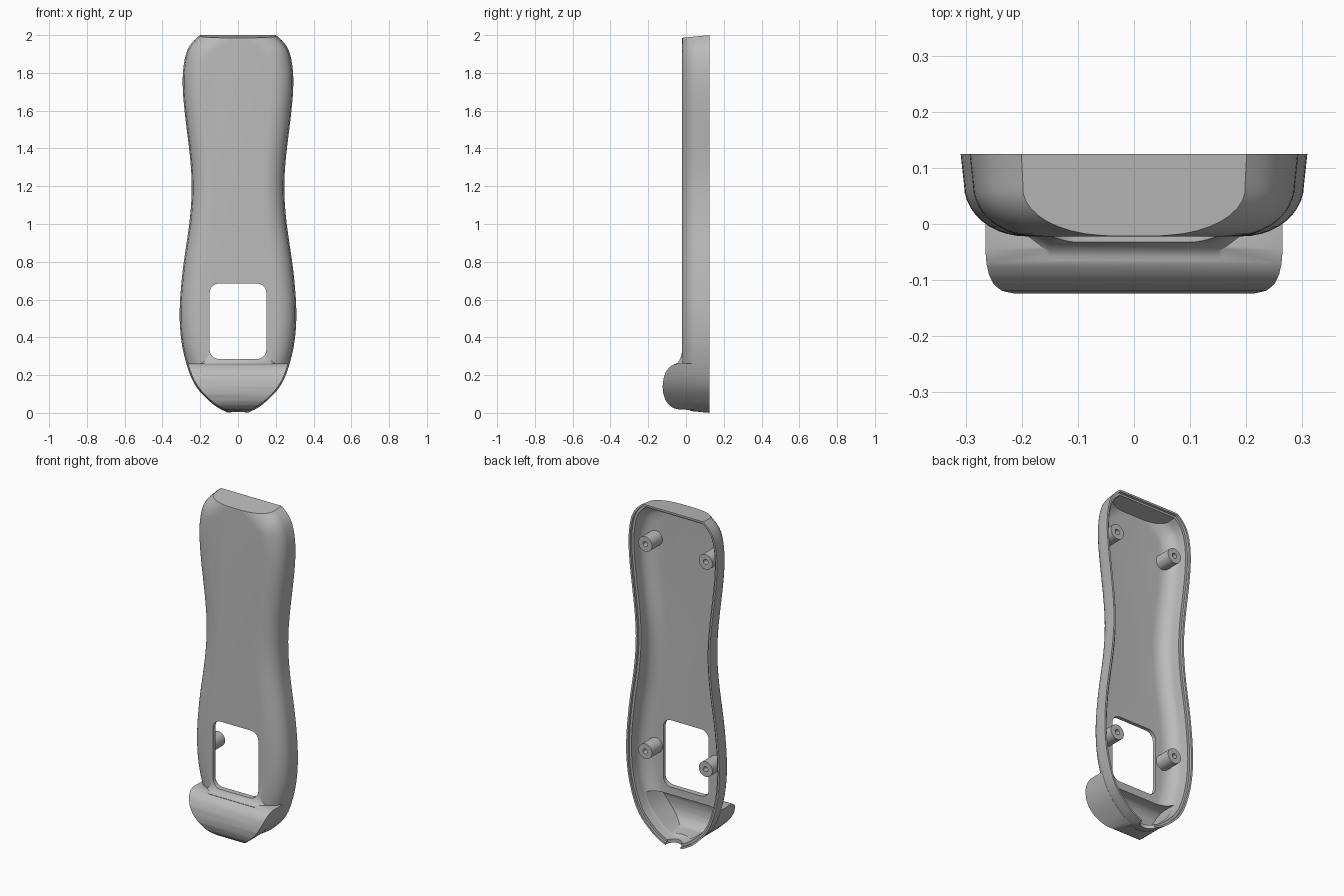
import bpy, bmesh, math
from mathutils import Vector

if "Cube" in bpy.data.objects:
    bpy.data.objects.remove(bpy.data.objects["Cube"])

grey = bpy.data.materials.new("grey_plastic")
grey.use_nodes = True
grey.diffuse_color = (0.5, 0.5, 0.5, 1)
grey.node_tree.nodes["Principled BSDF"].inputs["Base Color"].default_value = (0.5, 0.5, 0.5, 1)

FRONT, BACK, WALL, SLOPE = -0.022, 0.125, 0.022, 0.1

# Half outline as (half width, height), from bottom to top
HALF = [(0, -0.01), (0.085, 0.016), (0.137, 0.05), (0.19, 0.1), (0.222, 0.14),
        (0.253, 0.2), (0.284, 0.3), (0.302, 0.4), (0.309, 0.52), (0.302, 0.66),
        (0.284, 0.82), (0.258, 1.0), (0.245, 1.2), (0.259, 1.4), (0.283, 1.6),
        (0.293, 1.75), (0.286, 1.85), (0.268, 1.92), (0.24, 1.964), (0.202, 1.999),
        (0.14, 2.048), (0.08, 2.08), (0, 2.095)]


def outline_points(steps=4):
    """Smooth closed spline through the mirrored outline."""
    pts = [Vector(p) for p in HALF] + [Vector((-w, z)) for w, z in HALF[-2:0:-1]]
    n, ctrl, out = len(pts), list(pts), []
    for _ in range(20):
        ctrl = [c + p - (ctrl[i - 1] + 4 * c + ctrl[(i + 1) % n]) / 6
                for i, (c, p) in enumerate(zip(ctrl, pts))]
    for i in range(n):
        a, b, c, d = (ctrl[(i + k) % n] for k in (-1, 0, 1, 2))
        for s in range(steps):
            t = s / steps
            out.append((a * (1 - t) ** 3 + b * (3 * t ** 3 - 6 * t * t + 4)
                        + c * (-3 * t ** 3 + 3 * t * t + 3 * t + 1) + d * t ** 3) / 6)
    return out


OUTLINE = outline_points()


def ring(inset, y):
    """Outline moved inwards by inset, placed at depth y."""
    n, out = len(OUTLINE), []
    for i, p in enumerate(OUTLINE):
        t = (OUTLINE[(i + 1) % n] - OUTLINE[i - 1]).normalized()
        q = p + Vector((-t.y, t.x)) * inset
        out.append((q.x, y, q.y))
    return out


def loft(name, rings):
    """Closed solid through equal rings."""
    bm = bmesh.new()
    rows = [[bm.verts.new(p) for p in r] for r in rings]
    n = len(rows[0])
    for a, b in zip(rows, rows[1:]):
        for i in range(n):
            j = (i + 1) % n
            bm.faces.new((a[i], a[j], b[j], b[i]))
    bm.faces.new(rows[0])
    bm.faces.new(rows[-1])
    bmesh.ops.recalc_face_normals(bm, faces=bm.faces[:])
    mesh = bpy.data.meshes.new(name)
    bm.to_mesh(mesh)
    bm.free()
    ob = bpy.data.objects.new(name, mesh)
    bpy.context.collection.objects.link(ob)
    mesh.materials.append(grey)
    return ob


def boolean(ob, tool, operation):
    mod = ob.modifiers.new("cut", "BOOLEAN")
    mod.operation, mod.solver, mod.object = operation, "EXACT", tool
    bpy.context.view_layer.objects.active = ob
    bpy.ops.object.modifier_apply(modifier=mod.name)
    bpy.data.objects.remove(tool)


def trim_ends(ob, margin):
    """Cut the top and foot flat along their slight slopes."""
    prof = []
    for y in (-0.3, 0.3):
        rise = margin + SLOPE * (BACK - y)
        prof += [(y, rise), (y, 2 - rise)] if y < 0 else [(y, 2 - rise), (y, rise)]
    boolean(ob, loft("trim", [[(x, y, z) for y, z in prof] for x in (-0.5, 0.5)]), "INTERSECT")


def smooth(ob):
    bpy.ops.object.select_all(action="DESELECT")
    ob.select_set(True)
    bpy.context.view_layer.objects.active = ob
    bpy.ops.object.shade_smooth_by_angle(angle=math.radians(30))


# Side profile of the bulge as (depth, height)
BULGE = [(0.05, 0.261), (-0.045, 0.261), (-0.07, 0.254), (-0.09, 0.24), (-0.107, 0.216),
         (-0.119, 0.18), (-0.124, 0.14), (-0.12, 0.1), (-0.108, 0.066), (-0.09, 0.042),
         (-0.068, 0.026), (-0.04, 0.019), (0.05, 0.014)]


def handle_solid(name, offset, scale):
    """Rounded handle with the bulge at its foot."""
    rings = [ring(offset, BACK + offset)]
    for k in range(11):
        a = k * math.pi / 20
        y = 0.07 + (FRONT + offset - 0.07) * math.sin(a)
        rings.append(ring(offset + 0.006 + 0.11 * scale * (1 - math.cos(a)), y))
    body = loft(name, rings)
    trim_ends(body, offset)
    prof = [(0.05 + (y - 0.05) * (1 - offset * 6), 0.14 + (z - 0.14) * (1 - offset * 8))
            for y, z in BULGE]
    bulge = loft("bulge", [[(x, y, z) for y, z in prof] for x in (-0.4, 0.4)])
    boolean(bulge, loft("limit", [ring(offset + 0.008, y) for y in (-0.3, 0.3)]), "INTERSECT")
    boolean(body, bulge, "UNION")
    return body


shell = handle_solid("handle_shell", 0, 1)

# Fillet where the bulge meets the front face
arc = [(1 - math.sin(a), 1 - math.cos(a)) for a in (k * math.pi / 16 for k in range(9))]
sections = []
for x, s, back in ((-0.24, 0.05, 0.03), (-0.15, 1, 0), (0.15, 1, 0), (0.24, 0.05, 0.03)):
    pts = [(0.01, 0.24), (-0.065, 0.24)]
    pts += [(FRONT + 0.001 - 0.045 * u, 0.257 + 0.08 * v) for u, v in arc] + [(0.01, 0.337)]
    sections.append([(x, FRONT + (y - FRONT) * s + back, 0.25 + (z - 0.25) * s) for y, z in pts])
boolean(shell, loft("fillet", sections), "UNION")

# Hollow inside and stepped rim
boolean(shell, handle_solid("cavity", WALL, 0.8), "DIFFERENCE")
step = loft("rim_step", [ring(0.011, y) for y in (0.11, 0.2)])
trim_ends(step, 0.011)
boolean(shell, step, "DIFFERENCE")

# Window with rounded corners
window = []
for q, (sx, sz) in enumerate(((1, 1), (-1, 1), (-1, -1), (1, -1))):
    for k in range(9):
        a = (q + k / 8) * math.pi / 2
        window.append((sx * 0.1 + 0.05 * math.cos(a), 0.485 + sz * 0.15 + 0.05 * math.sin(a)))
boolean(shell, loft("window", [[(x, y, z) for x, z in window] for y in (-0.2, 0.08)]), "DIFFERENCE")


def circle(cx, y, cz, r, n=32):
    return [(cx + r * math.cos(k * math.tau / n), y, cz + r * math.sin(k * math.tau / n))
            for k in range(n)]


# Cable notch at the foot
notch = [[(x, BACK + z, h) for x, _, z in circle(0, 0, 0, 0.05)] for h in (-0.1, 0.07)]
boolean(shell, loft("notch", notch), "DIFFERENCE")
smooth(shell)

# Screw posts
for side, x in (("left", 0.2), ("right", -0.2)):
    for level, z in (("upper", 1.75), ("lower", 0.51)):
        post = loft(f"{level}_{side}_screw_post",
                    [circle(x, y, z, r) for r, y in
                     ((0.045, 0.001), (0.045, 0.1), (0.015, 0.1), (0.015, 0.03))])
        smooth(post)
